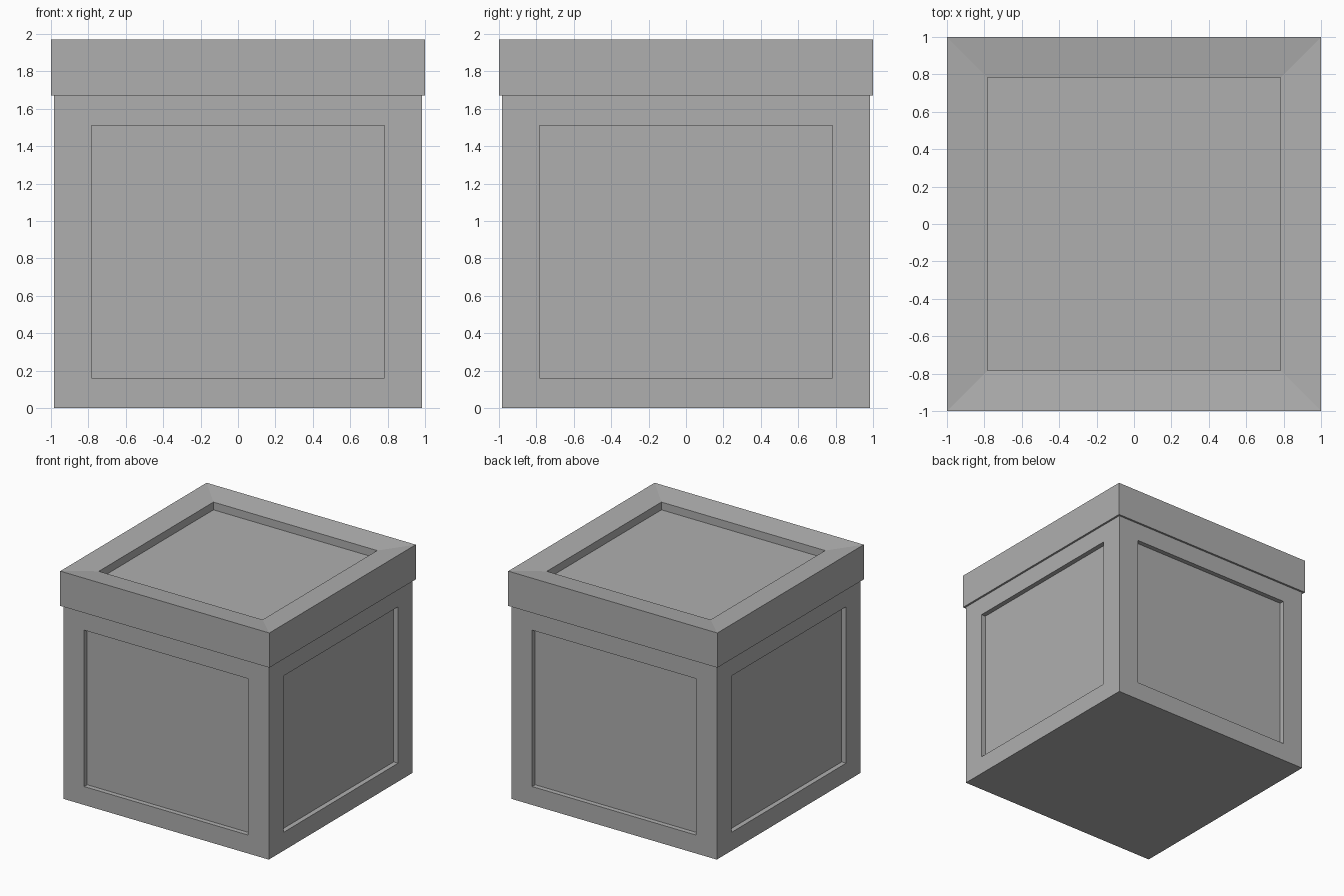
import bpy
import bmesh

if "Cube" in bpy.data.objects:
    bpy.data.objects.remove(bpy.data.objects["Cube"])


def block(half, z0, z1):
    """A bmesh box standing between two heights."""
    bm = bmesh.new()
    bmesh.ops.create_cube(bm, size=1)
    bmesh.ops.scale(bm, vec=(2 * half, 2 * half, z1 - z0), verts=bm.verts)
    bmesh.ops.translate(bm, vec=(0, 0, (z0 + z1) / 2), verts=bm.verts)
    bm.normal_update()
    return bm


def recess(bm, face, half_size, depth, slope=0.0):
    """Sink a panel into a face; half_size is the panel's half extent per axis.
    slope tilts the surrounding frame inward before the straight drop."""
    n = face.normal.copy()
    c = face.calc_center_median()
    bmesh.ops.inset_individual(bm, faces=[face], thickness=0.2)
    for v in face.verts:
        d = v.co - c
        for i in range(3):
            if abs(n[i]) < 0.5:
                d[i] = half_size[i] if d[i] > 0 else -half_size[i]
        v.co = c + d - n * slope
    floor = bmesh.ops.extrude_discrete_faces(bm, faces=[face])["faces"][0]
    bmesh.ops.translate(bm, vec=-n * depth, verts=floor.verts)


# Mid grey shared by both parts
grey = bpy.data.materials.new("mid_grey")
grey.diffuse_color = (0.43, 0.43, 0.43, 1)
grey.use_nodes = True
grey.node_tree.nodes["Principled BSDF"].inputs["Base Color"].default_value = grey.diffuse_color


def finish(bm, name):
    bmesh.ops.recalc_face_normals(bm, faces=bm.faces)
    mesh = bpy.data.meshes.new(name)
    bm.to_mesh(mesh)
    bm.free()
    mesh.materials.append(grey)
    obj = bpy.data.objects.new(name, mesh)
    bpy.context.collection.objects.link(obj)
    return obj


# Body with a sunken panel on each of the four sides
body = block(0.983, 0.0, 1.67)
for f in [f for f in body.faces if abs(f.normal.z) < 0.5]:
    recess(body, f, (0.783, 0.783, 0.676), 0.042)
finish(body, "crate_body")

# Overhanging lid, its mitred frame tilting in to a sunken top panel
lid = block(1.0, 1.67, 1.97)
top = next(f for f in lid.faces if f.normal.z > 0.5)
recess(lid, top, (0.783, 0.783, 0), 0.067, slope=0.026)
finish(lid, "crate_lid")
